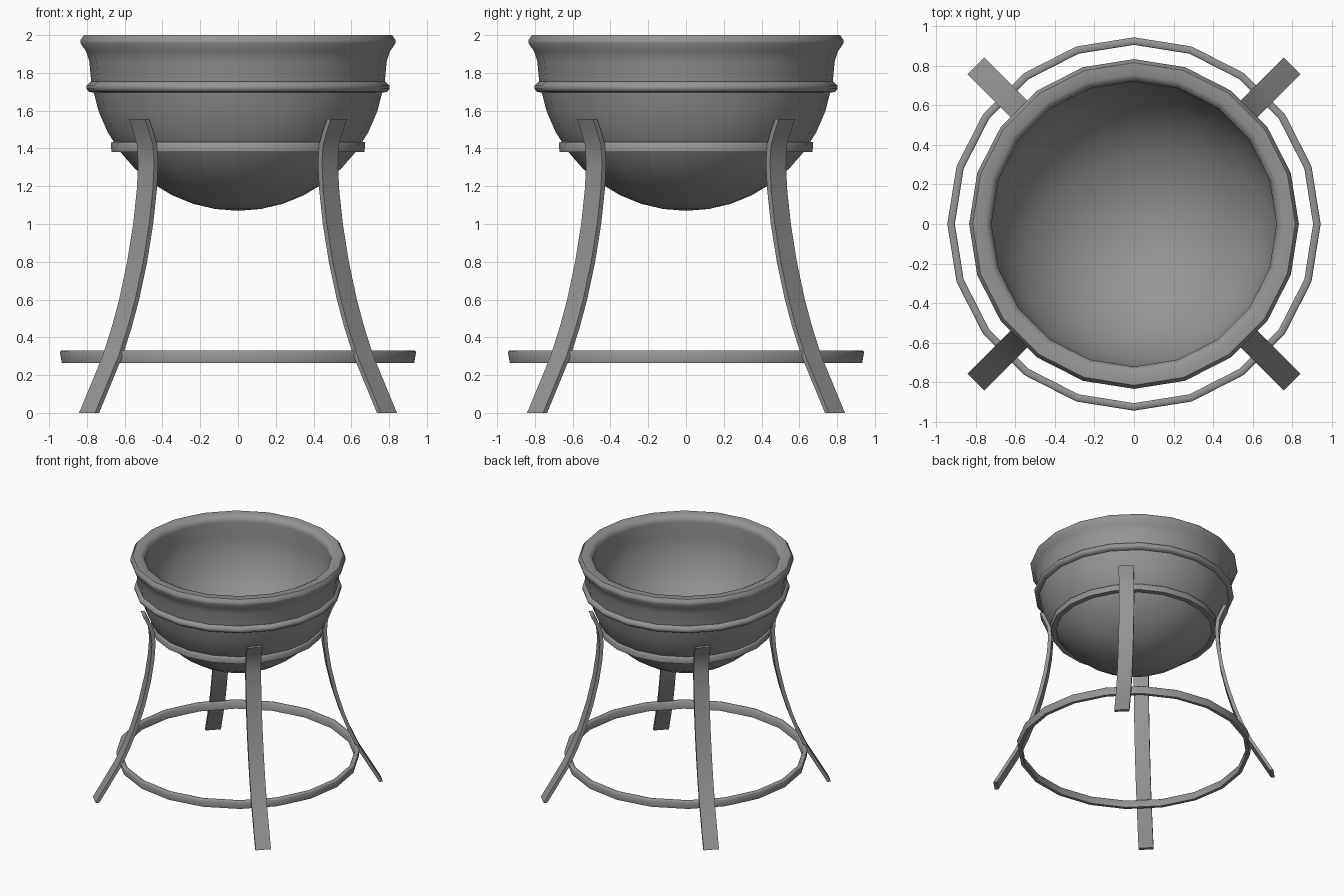
import bpy, bmesh, math
from mathutils import Vector, Matrix

cube = bpy.data.objects.get("Cube")
if cube:
    bpy.data.objects.remove(cube)

SIDES = 20

iron = bpy.data.materials.new("grey_iron")
iron.use_nodes = True
iron.diffuse_color = (0.3, 0.3, 0.3, 1)
iron.node_tree.nodes["Principled BSDF"].inputs["Base Color"].default_value = (0.3, 0.3, 0.3, 1)


def finish(bm, name, angle=40):
    bmesh.ops.remove_doubles(bm, verts=bm.verts, dist=1e-5)
    bmesh.ops.recalc_face_normals(bm, faces=bm.faces)
    mesh = bpy.data.meshes.new(name)
    bm.to_mesh(mesh)
    bm.free()
    mesh.materials.append(iron)
    obj = bpy.data.objects.new(name, mesh)
    bpy.context.collection.objects.link(obj)
    bpy.ops.object.select_all(action='DESELECT')
    obj.select_set(True)
    bpy.context.view_layer.objects.active = obj
    bpy.ops.object.shade_smooth_by_angle(angle=math.radians(angle))
    return obj


def lathe(name, profile, closed=False, angle=40):
    """Spin (radius, height) points round the z axis."""
    bm = bmesh.new()
    verts = [bm.verts.new((r, 0, z)) for r, z in profile]
    pairs = list(zip(verts, verts[1:]))
    if closed:
        pairs.append((verts[-1], verts[0]))
    edges = [bm.edges.new(p) for p in pairs]
    bmesh.ops.spin(bm, geom=verts + edges, cent=(0, 0, 0), axis=(0, 0, 1),
                   angle=math.tau, steps=SIDES)
    return finish(bm, name, angle)


def arc(radius, centre, end, steps=9):
    """Points of a round bowl from its lowest point up to an end angle."""
    return [(radius * math.sin(end * i / steps), centre - radius * math.cos(end * i / steps))
            for i in range(steps + 1)]


# Bowl: outer skin, flared rim, inner skin
outer = arc(0.78, 1.85, math.radians(80))
inner = arc(0.735, 1.85, math.radians(88))
rim = [(0.778, 1.76), (0.787, 1.86), (0.805, 1.915), (0.833, 1.955), (0.833, 1.975), (0.815, 2.0),
       (0.755, 2.0), (0.728, 1.985), (0.72, 1.95)]
lathe("bowl", outer + rim + inner[::-1], angle=50)

# Raised bead round the bowl
lathe("bowl_bead", [(0.76, 1.695), (0.79, 1.7), (0.802, 1.715), (0.802, 1.733),
                    (0.785, 1.75), (0.76, 1.76)], closed=True, angle=60)


# Hoops: upper one carries the bowl, lower one braces the legs
def hoop(name, radius, low, high, width, lean):
    edge = 0.006
    lathe(name, [(radius - width, low), (radius - lean, low), (radius, high - edge),
                 (radius - edge, high), (radius - width + edge, high),
                 (radius - width, high - edge)], closed=True, angle=60)


hoop("upper_hoop", 0.673, 1.38, 1.435, 0.045, 0.003)
hoop("lower_hoop", 0.943, 0.265, 0.33, 0.038, 0.01)

# Legs: curved flat bars on the diagonals, as (radius, height) centre points
path = [(1.115, 0), (1.045, 0.12), (0.94, 0.3), (0.872, 0.45), (0.815, 0.6), (0.755, 0.8),
        (0.71, 1.0), (0.683, 1.18), (0.673, 1.32), (0.682, 1.42), (0.71, 1.49), (0.74, 1.555)]
WIDTH, THICK = 0.12, 0.03


def leg(name, turn):
    bm = bmesh.new()
    rings = []
    for r, z in path:
        corners = [(-1, -1), (1, -1), (1, 1), (-1, 1)]
        rings.append([bm.verts.new((r + a * THICK / 2, b * WIDTH / 2, z)) for a, b in corners])
    for low, high in zip(rings, rings[1:]):
        for i in range(4):
            j = (i + 1) % 4
            bm.faces.new((low[i], low[j], high[j], high[i]))
    bm.faces.new(rings[0])
    bm.faces.new(rings[-1])
    bmesh.ops.rotate(bm, verts=bm.verts, cent=(0, 0, 0),
                     matrix=Matrix.Rotation(math.radians(turn), 3, 'Z'))
    finish(bm, name)


for name, turn in (("back_left_leg", 45), ("back_right_leg", 135),
                   ("front_right_leg", 225), ("front_left_leg", 315)):
    leg(name, turn)
